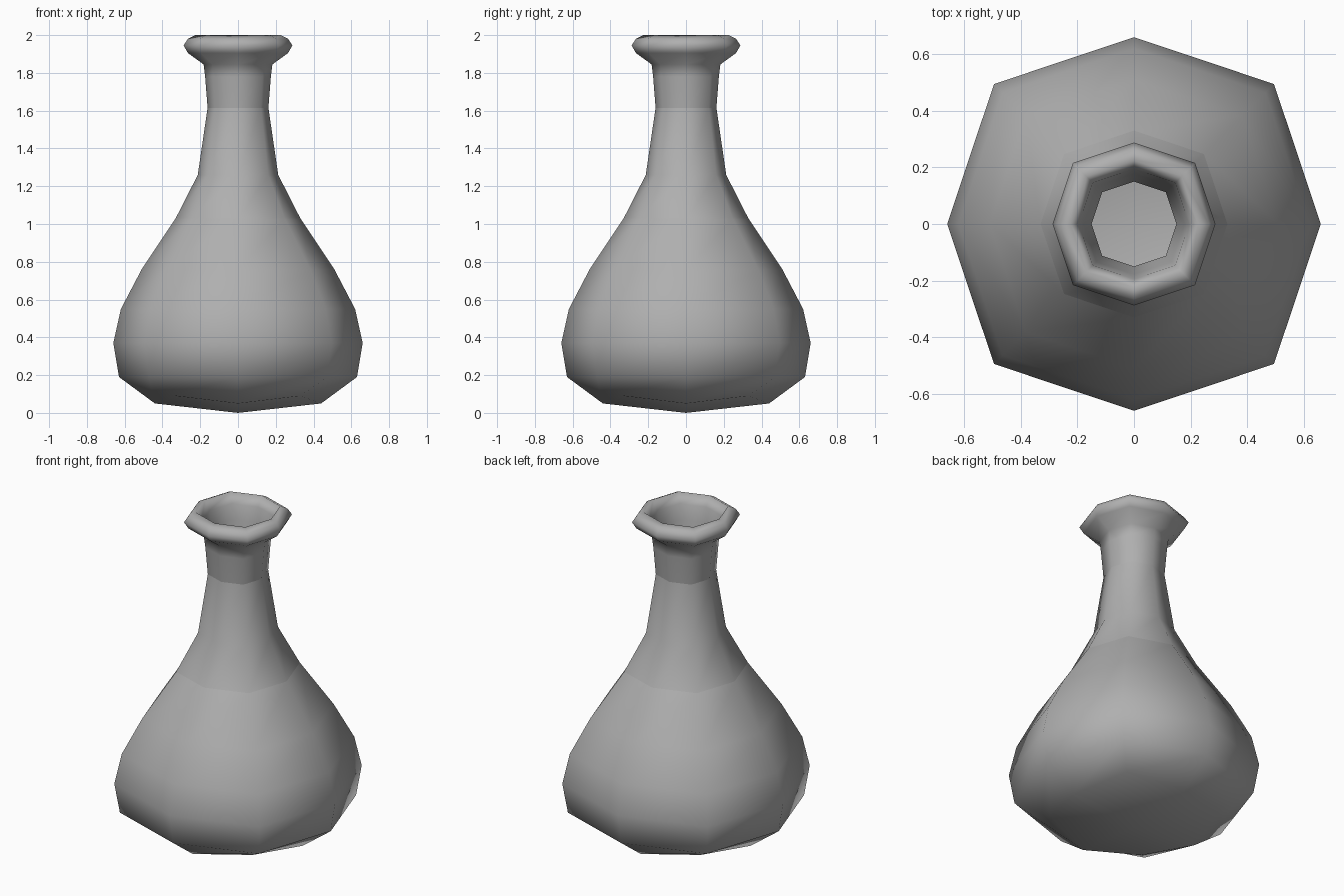
import bpy
import bmesh
from math import cos, sin, pi

cube = bpy.data.objects.get("Cube")
if cube:
    bpy.data.objects.remove(cube, do_unlink=True)

COLOUR = (0.43, 0.43, 0.43, 1)
grey = bpy.data.materials.new("plain grey")
grey.use_nodes = True
grey.diffuse_color = COLOUR
grey.node_tree.nodes["Principled BSDF"].inputs["Base Color"].default_value = COLOUR

SIDES = 8
BULGE = 1.06  # diagonal corners stand slightly further out


def octagon(bm, r, z, corner_z=None):
    """One ring of eight points; corners may sit at their own height."""
    ring = []
    for i in range(SIDES):
        a = 2 * pi * i / SIDES
        corner = i % 2 == 1
        rr = r * BULGE if corner else r
        zz = corner_z if corner and corner_z is not None else z
        ring.append(bm.verts.new((rr * cos(a), rr * sin(a), zz)))
    return ring


def lathe(name, profile, first_cap=None, last_cap=None):
    """Bridge rings along a profile; caps are four quads round a centre point."""
    bm = bmesh.new()
    rings = [octagon(bm, *p) for p in profile]
    for lo, hi in zip(rings, rings[1:]):
        for i in range(SIDES):
            j = (i + 1) % SIDES
            bm.faces.new((lo[i], lo[j], hi[j], hi[i]))
    for ring, z, step in ((rings[0], first_cap, 1), (rings[-1], last_cap, -1)):
        if z is None:
            continue
        centre = bm.verts.new((0, 0, z))
        for i in range(1, SIDES, 2):
            bm.faces.new((centre, ring[(i + step) % SIDES], ring[i],
                          ring[(i - step) % SIDES]))
    for f in bm.faces:
        f.smooth = True
    mesh = bpy.data.meshes.new(name)
    bm.to_mesh(mesh)
    bm.free()
    mesh.materials.append(grey)
    obj = bpy.data.objects.new(name, mesh)
    bpy.context.collection.objects.link(obj)


# Rounded belly with a shallow pointed underside
lathe("body", [(0.44, 0.05, 0.09), (0.63, 0.19), (0.66, 0.37), (0.62, 0.55),
               (0.51, 0.76), (0.33, 1.03)], first_cap=0)

# Tapering shoulder and neck
lathe("neck", [(0.33, 1.03), (0.213, 1.26), (0.161, 1.615)])

# Upper neck, rolled rim and the throat inside it
lathe("lip", [(0.161, 1.615), (0.174, 1.78), (0.182, 1.845), (0.265, 1.905),
              (0.288, 1.945), (0.265, 1.98), (0.225, 2.0), (0.195, 1.94),
              (0.178, 1.85), (0.15, 1.615)])

# Inner wall of the hollow vessel, running down to the inside floor
lathe("inner_wall", [(0.15, 1.615), (0.195, 1.26), (0.315, 1.03), (0.49, 0.76),
                     (0.6, 0.55), (0.64, 0.37), (0.61, 0.2),
                     (0.43, 0.07, 0.11)], last_cap=0.02)
